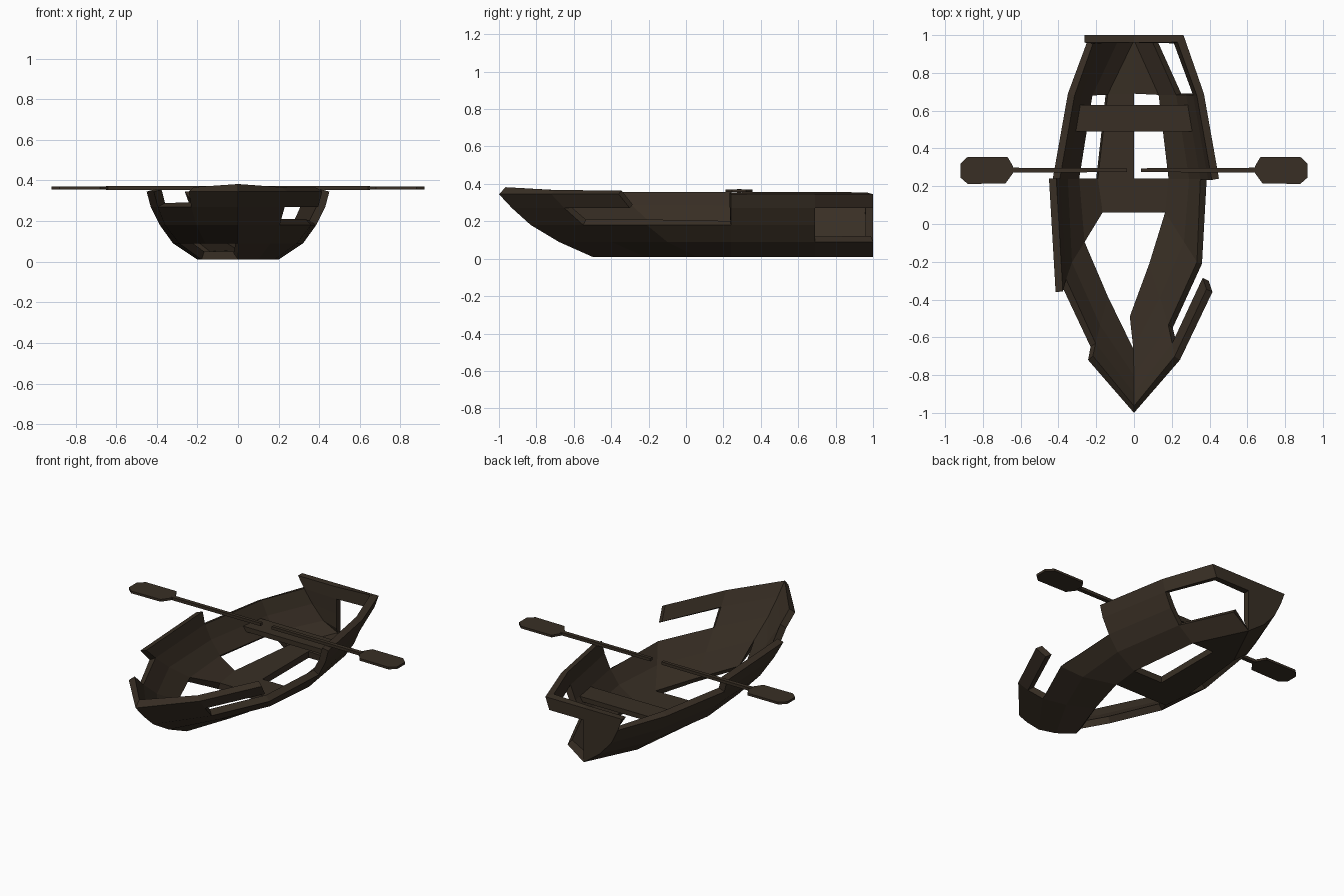
import bpy, bmesh

if "Cube" in bpy.data.objects:
    bpy.data.objects.remove(bpy.data.objects["Cube"])

wood = bpy.data.materials.new("dark_wood")
wood.diffuse_color = (0.040, 0.028, 0.018, 1)
wood.use_nodes = True
wood.node_tree.nodes["Principled BSDF"].inputs["Base Color"].default_value = wood.diffuse_color

def make(name, bm):
    me = bpy.data.meshes.new(name)
    bm.to_mesh(me)
    bm.free()
    me.materials.append(wood)
    ob = bpy.data.objects.new(name, me)
    bpy.context.collection.objects.link(ob)
    return ob

# hull stations, stern to bow: y and half width at each plank edge height
Z = [0.01, 0.09, 0.18, 0.27, 0.345]
Y = [[1.0] * 5, [0.69] * 5, [0.24] * 5,
     [0.06, -0.10, -0.21, -0.30, -0.36],
     [-0.22, -0.40, -0.55, -0.65, -0.72],
     [-0.50, -0.68, -0.83, -0.93, -1.0]]
W = [[0, 0.11, 0.19, 0.235, 0.262],
     [0.15, 0.25, 0.31, 0.35, 0.37],
     [0.20, 0.32, 0.385, 0.43, 0.45],
     [0.18, 0.29, 0.36, 0.395, 0.415],
     [0.10, 0.16, 0.205, 0.23, 0.243],
     [0, 0, 0, 0, 0]]

# missing boards as (side, section, plank); plank -1 is the floor, section -1 the transom
missing = {(1, 0, 1), (1, 0, 2), (1, 1, -1), (1, 2, 2), (1, 2, 3), (1, 3, 2),
           (1, 3, -1), (1, 4, -1), (1, -1, 0), (1, -1, 1), (1, -1, 2),
           (-1, 0, 3), (-1, 1, 3), (-1, 1, 0), (-1, 3, 0), (-1, 4, 0),
           (-1, 3, 3), (-1, 3, -1), (-1, 4, -1)}

# broken hull shell
bm = bmesh.new()
cache = {}
def vert(x, y, z):
    key = (round(x, 4), round(y, 4), round(z, 4))
    if key not in cache:
        cache[key] = bm.verts.new(key)
    return cache[key]

def board(points, side):
    vs = []
    for p in points:
        v = vert(p[0] * side, p[1], p[2])
        if v not in vs:
            vs.append(v)
    if len(vs) > 2:
        bm.faces.new(vs if side > 0 else vs[::-1])

def pt(s, k):
    return (W[s][k], Y[s][k], Z[k])

def mid(s, k):
    return (0, Y[s][k], Z[k])

for side in (1, -1):
    for s in range(5):
        if (side, s, -1) not in missing:
            board([mid(s, 0), pt(s, 0), pt(s + 1, 0), mid(s + 1, 0)], side)
        for k in range(4):
            if (side, s, k) not in missing:
                board([pt(s, k), pt(s, k + 1), pt(s + 1, k + 1), pt(s + 1, k)], side)
    for k in range(4):
        if (side, -1, k) not in missing:
            board([mid(0, k), mid(0, k + 1), pt(0, k + 1), pt(0, k)], side)
loose = [v for v in bm.verts if not v.link_faces]
bmesh.ops.delete(bm, geom=loose, context='VERTS')
# make all boards face outward
for f in bm.faces:
    f.normal_update()
    c = f.calc_center_median()
    if f.normal.x * c.x + f.normal.y * (c.y - 0.2) + f.normal.z * (c.z - 0.3) < 0:
        f.normal_flip()
hull = make("hull", bm)
m = hull.modifiers.new("thickness", 'SOLIDIFY')
m.thickness = 0.04
m.offset = -1
m.use_even_offset = True

# flat outline raised to a slab
def slab(bm, outline, z0, z1):
    f = bm.faces.new([bm.verts.new((x, y, z0)) for x, y in outline])
    r = bmesh.ops.extrude_face_region(bm, geom=[f])
    for v in r['geom']:
        if isinstance(v, bmesh.types.BMVert):
            v.co.z = z1
    bmesh.ops.recalc_face_normals(bm, faces=bm.faces)

# seat
bm = bmesh.new()
slab(bm, [(-0.31, 0.49), (0.31, 0.49), (0.285, 0.63), (-0.285, 0.63)], 0.17, 0.2)
make("seat", bm)

# oars
blade = [(0.64, 0.27), (0.68, 0.215), (0.88, 0.212), (0.918, 0.245),
         (0.918, 0.32), (0.88, 0.356), (0.67, 0.356), (0.64, 0.305)]
for side, name in ((1, "right_oar"), (-1, "left_oar")):
    bm = bmesh.new()
    slab(bm, [(x * side, y) for x, y in blade], 0.356, 0.37)
    slab(bm, [(x * side, y) for x, y in
              ((0.038, 0.275), (0.65, 0.272), (0.65, 0.298), (0.038, 0.295))], 0.354, 0.372)
    make(name, bm)
